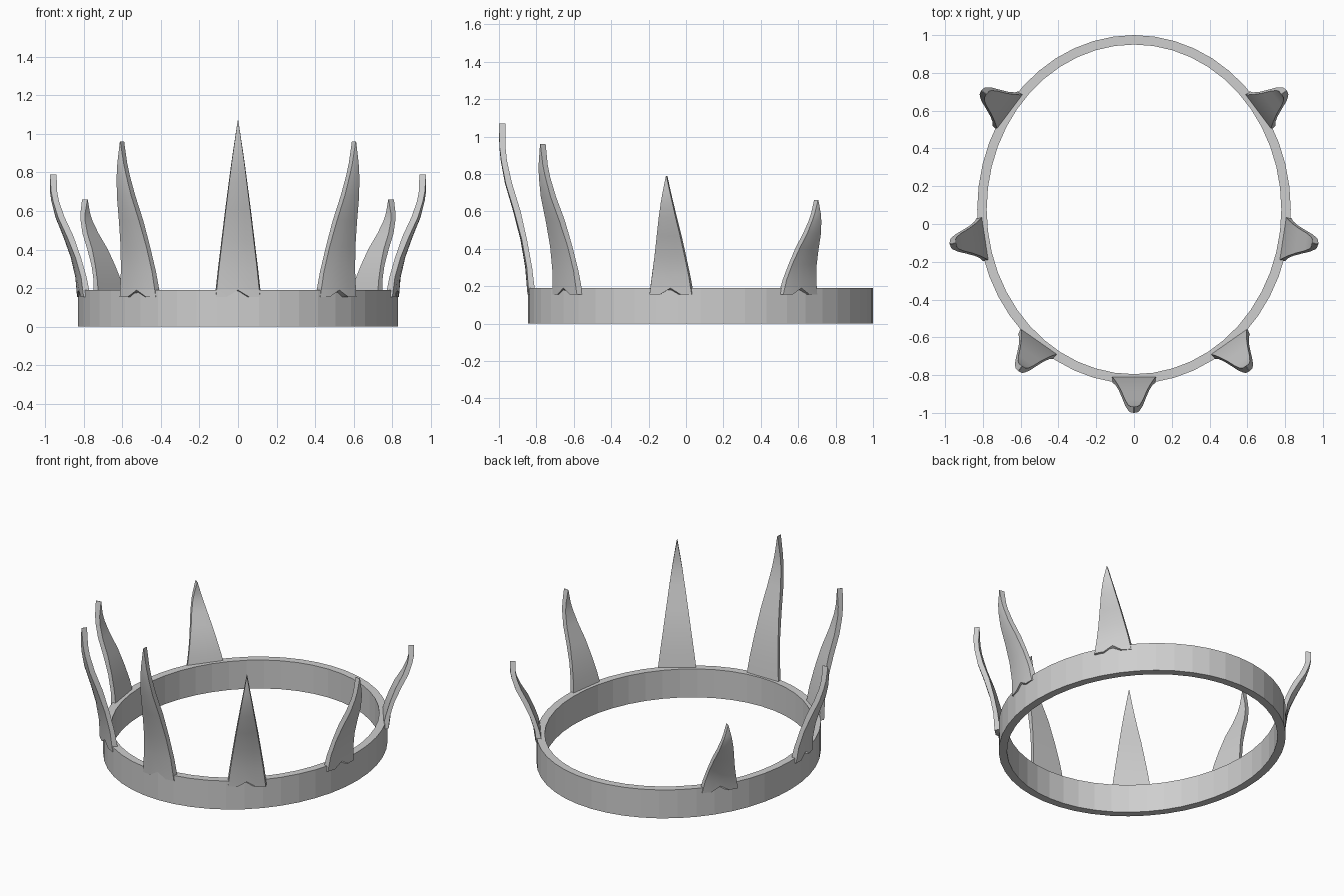
import bpy, bmesh, math

if "Cube" in bpy.data.objects:
    bpy.data.objects.remove(bpy.data.objects["Cube"])

grey = bpy.data.materials.new("grey metal")
grey.diffuse_color = (0.62, 0.62, 0.62, 1)
grey.use_nodes = True
grey.node_tree.nodes["Principled BSDF"].inputs["Base Color"].default_value = grey.diffuse_color

RX, RY, CY, THICK, HEIGHT = 0.83, 0.9225, 0.0775, 0.05, 0.19
BASE = 0.155


def make(name, bm):
    bmesh.ops.recalc_face_normals(bm, faces=bm.faces)
    me = bpy.data.meshes.new(name)
    bm.to_mesh(me)
    bm.free()
    me.materials.append(grey)
    ob = bpy.data.objects.new(name, me)
    bpy.context.collection.objects.link(ob)
    return ob


# Oval band: rectangular section swept round an ellipse, flat facets
def band(sides=48):
    bm = bmesh.new()
    section = [(0, 0), (0, HEIGHT), (THICK, HEIGHT), (THICK, 0)]
    loops = []
    for i in range(sides):
        a = 2 * math.pi * i / sides
        loops.append([bm.verts.new(((RX - d) * math.cos(a), CY + (RY - d) * math.sin(a), z))
                      for d, z in section])
    for i in range(sides):
        p, q = loops[i], loops[(i + 1) % sides]
        for k in range(4):
            m = (k + 1) % 4
            bm.faces.new((p[k], q[k], q[m], p[m]))
    make("band", bm)


# Spike profile: height fraction, inner offset, outer offset, half width
PROFILE = [(0, 0, .045, .12), (.16, .018, .055, .104), (.32, .045, .08, .086),
           (.49, .08, .12, .067), (.65, .125, .163, .048), (.78, .152, .185, .032),
           (.86, .16, .193, .021), (1, .16, .195, .0015)]
COLUMNS = (-1, -.5, 0, .5, 1)


# Curved blade with a notched foot, leaning outward along (nx, ny)
def spike(name, x, y, nx, ny, top):
    n = math.hypot(nx, ny)
    nx, ny = nx / n, ny / n
    bm = bmesh.new()
    rows = []
    for f, inner, outer, w in PROFILE:
        z = BASE + f * (top - BASE)
        pts = [(t * w, inner, z) for t in COLUMNS]
        for t in reversed(COLUMNS):
            notch = 0.035 if f == 0 and t == 0 else 0
            pts.append((t * w * .95, outer - .01 * t * t * (w / .12), z + notch))
        rows.append([bm.verts.new((x + nx * u - ny * s, y + ny * u + nx * s, h))
                     for s, u, h in pts])
    for p, q in zip(rows, rows[1:]):
        for k in range(10):
            m = (k + 1) % 10
            bm.faces.new((p[k], p[m], q[m], q[k]))
    # close foot and tip with strips between the inner and outer sides
    for r in (rows[0], rows[-1]):
        for k in range(4):
            bm.faces.new((r[k], r[k + 1], r[8 - k], r[9 - k]))
    ob = make(name, bm)
    bpy.ops.object.select_all(action='DESELECT')
    ob.select_set(True)
    bpy.context.view_layer.objects.active = ob
    bpy.ops.object.shade_smooth_by_angle(angle=math.radians(35))


band()
spike("front_spike", 0, -.805, 0, -1, 1.07)
for side, s in (("right", 1), ("left", -1)):
    spike("front_" + side + "_spike", s * .5, -.62, s * .573, -.82, .96)
    spike(side + "_spike", s * .783, -.077, s * .988, -.15, .79)
    spike("back_" + side + "_spike", s * .652, .59, s * .8, .6, .66)
